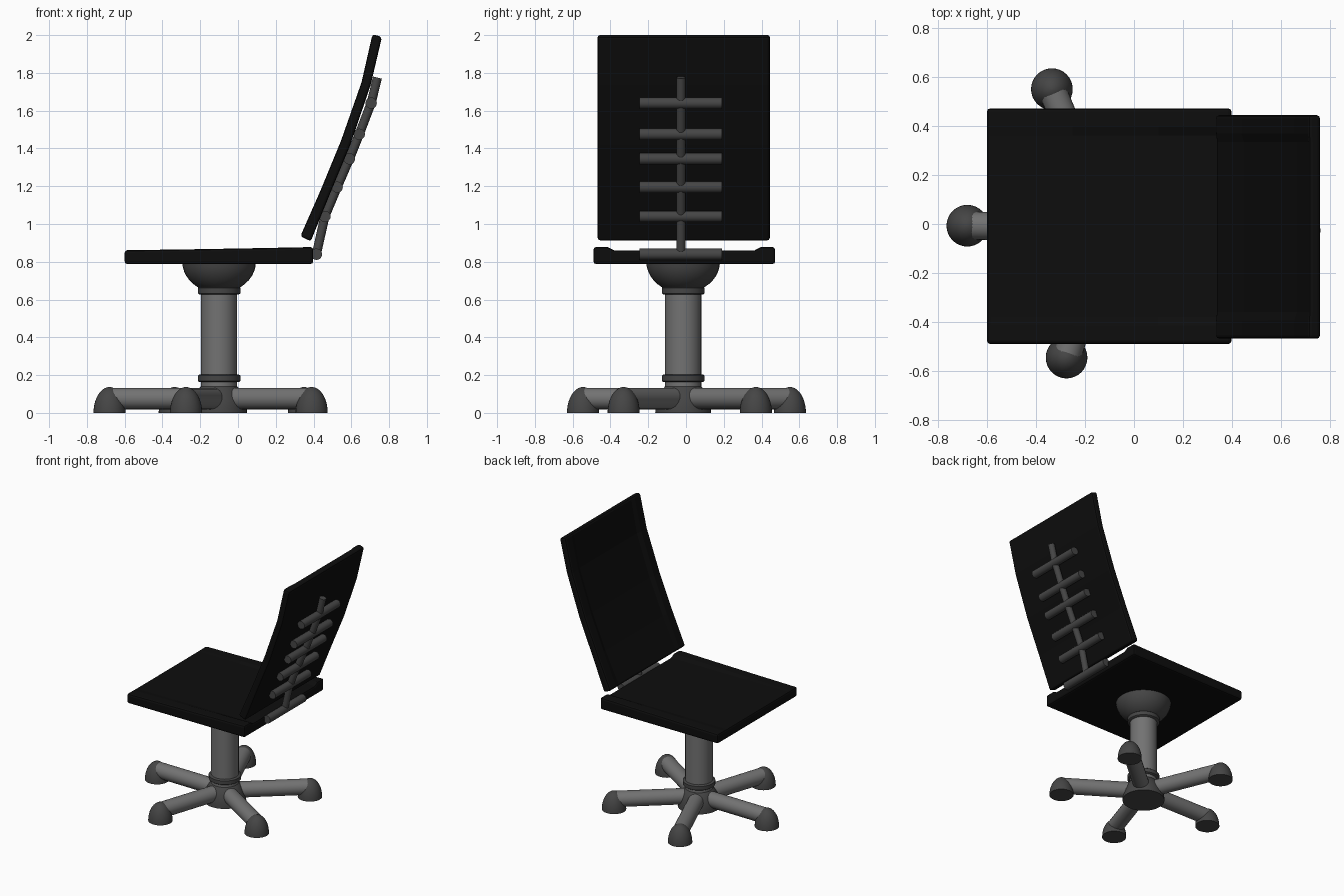
import bpy, bmesh, math
from mathutils import Vector, Matrix

if "Cube" in bpy.data.objects:
    bpy.data.objects.remove(bpy.data.objects["Cube"])

CX, CY = -0.10, -0.015      # column axis
BY = -0.027                 # middle of the back support


def material(name, v):
    m = bpy.data.materials.new(name)
    m.diffuse_color = (v, v, v, 1)
    m.use_nodes = True
    m.node_tree.nodes["Principled BSDF"].inputs["Base Color"].default_value = m.diffuse_color
    return m


BLACK = material("black_padding", 0.004)
DARK = material("dark_plastic", 0.06)
METAL = material("grey_metal", 0.17)


def finish(name, bm, mat, smooth=True):
    bmesh.ops.recalc_face_normals(bm, faces=bm.faces[:])
    me = bpy.data.meshes.new(name)
    bm.to_mesh(me)
    bm.free()
    ob = bpy.data.objects.new(name, me)
    bpy.context.collection.objects.link(ob)
    me.materials.append(mat)
    if smooth:
        bpy.ops.object.select_all(action='DESELECT')
        ob.select_set(True)
        bpy.context.view_layer.objects.active = ob
        bpy.ops.object.shade_smooth_by_angle(angle=math.radians(40))
    return ob


def lathe(name, profile, x, y, mat, n=32):
    """Closed solid from a (radius, z) profile turned about a vertical axis."""
    bm = bmesh.new()
    rings = [[bm.verts.new((x + r * math.cos(2 * math.pi * i / n),
                            y + r * math.sin(2 * math.pi * i / n), z))
              for i in range(n)] for r, z in profile]
    for a, b in zip(rings, rings[1:]):
        for i in range(n):
            j = (i + 1) % n
            bm.faces.new((a[i], a[j], b[j], b[i]))
    bm.faces.new(rings[0])
    bm.faces.new(rings[-1])
    return finish(name, bm, mat)


def dome(r, z0, h, steps=10):
    """Quarter-ellipse profile from z0 towards z0 + h."""
    return [(max(r * math.cos(t), 0.002), z0 + h * math.sin(t))
            for t in (math.pi / 2 * k / steps for k in range(steps + 1))]


def rod(name, a, b, r, mat, n=20):
    a, b = Vector(a), Vector(b)
    d = b - a
    bm = bmesh.new()
    rot = d.to_track_quat('Z', 'Y').to_matrix().to_4x4()
    bmesh.ops.create_cone(bm, cap_ends=True, segments=n, radius1=r, radius2=r,
                          depth=d.length, matrix=Matrix.Translation((a + b) / 2) @ rot)
    return finish(name, bm, mat)


def pad(name, face, under, sinks, y0, y1):
    """Padded slab lofted along x/z paths, its middle sunk between side bolsters."""
    bm = bmesh.new()
    rings = []
    for f, u, s in zip(face, under, sinks):
        f, u = Vector(f), Vector(u)
        c = f + (u - f).normalized() * s
        sec = [(y0, u), (y0, f), (y0 + .075, f), (y0 + .11, c),
               (y1 - .11, c), (y1 - .075, f), (y1, f), (y1, u)]
        rings.append([bm.verts.new((p.x, y, p.y)) for y, p in sec])
    for a, b in zip(rings, rings[1:]):
        for i in range(8):
            j = (i + 1) % 8
            bm.faces.new((a[i], a[j], b[j], b[i]))
    bm.faces.new(rings[0])
    bm.faces.new(rings[-1])
    ob = finish(name, bm, BLACK, smooth=False)
    bev = ob.modifiers.new("soft_edge", 'BEVEL')
    bev.width = 0.014
    bev.segments = 2
    bev.limit_method = 'ANGLE'
    bev.angle_limit = math.radians(45)
    return ob


# Star base: hub, five legs and rounded feet
lathe("base_hub", dome(0.148, 0, 0.185), CX, CY, DARK)
feet = [(-0.68, -0.007), (-0.335, 0.55), (0.35, 0.37), (0.39, -0.33), (-0.275, -0.545)]
for i, (x, y) in enumerate(feet, 1):
    lathe(f"foot_{i}", dome(0.085, 0, 0.137), x, y, DARK)
    rod(f"leg_{i}", (CX, CY, 0.076), (x, y, 0.076), 0.057, METAL, 24)

# Column with collars and the bowl under the seat
lathe("column", [(0.096, 0.1), (0.096, 0.7)], CX, CY, METAL)
for name, z in (("lower_collar", 0.163), ("upper_collar", 0.627)):
    lathe(name, [(0.105, z), (0.113, z + .006), (0.113, z + .034), (0.105, z + .04)],
          CX, CY, DARK)
lathe("seat_bowl", dome(0.195, 0.80, -0.165), CX, CY, DARK)

# Seat, with bolsters rising to the rear
pad("seat",
    [(-0.6, 0.861), (-0.25, 0.866), (0.1, 0.872), (0.398, 0.878)],
    [(-0.6, 0.788), (-0.25, 0.788), (0.1, 0.788), (0.398, 0.788)],
    [0.001, 0.006, 0.012, 0.018], -0.49, 0.472)

# Backrest, bent gently towards upright
pad("backrest",
    [(0.33, 0.935), (0.438, 1.18), (0.545, 1.44), (0.654, 1.75), (0.712, 2.005)],
    [(0.385, 0.908), (0.485, 1.155), (0.595, 1.42), (0.702, 1.735), (0.762, 1.99)],
    [0.004, 0.012, 0.014, 0.012, 0.004], -0.468, 0.444)

# Spine with cross bars behind the backrest
spine = [(0.415, 0.84), (0.46, 1.04), (0.525, 1.195), (0.59, 1.345),
         (0.642, 1.475), (0.705, 1.64), (0.738, 1.775)]
for i, (a, b) in enumerate(zip(spine, spine[1:]), 1):
    rod(f"spine_{i}", (a[0], BY, a[1]), (b[0], BY, b[1]), 0.024, DARK)
for i, (x, z) in enumerate(spine[:-1], 1):
    rod(f"cross_bar_{i}", (x, BY - .218, z), (x, BY + .218, z), 0.03, DARK)
